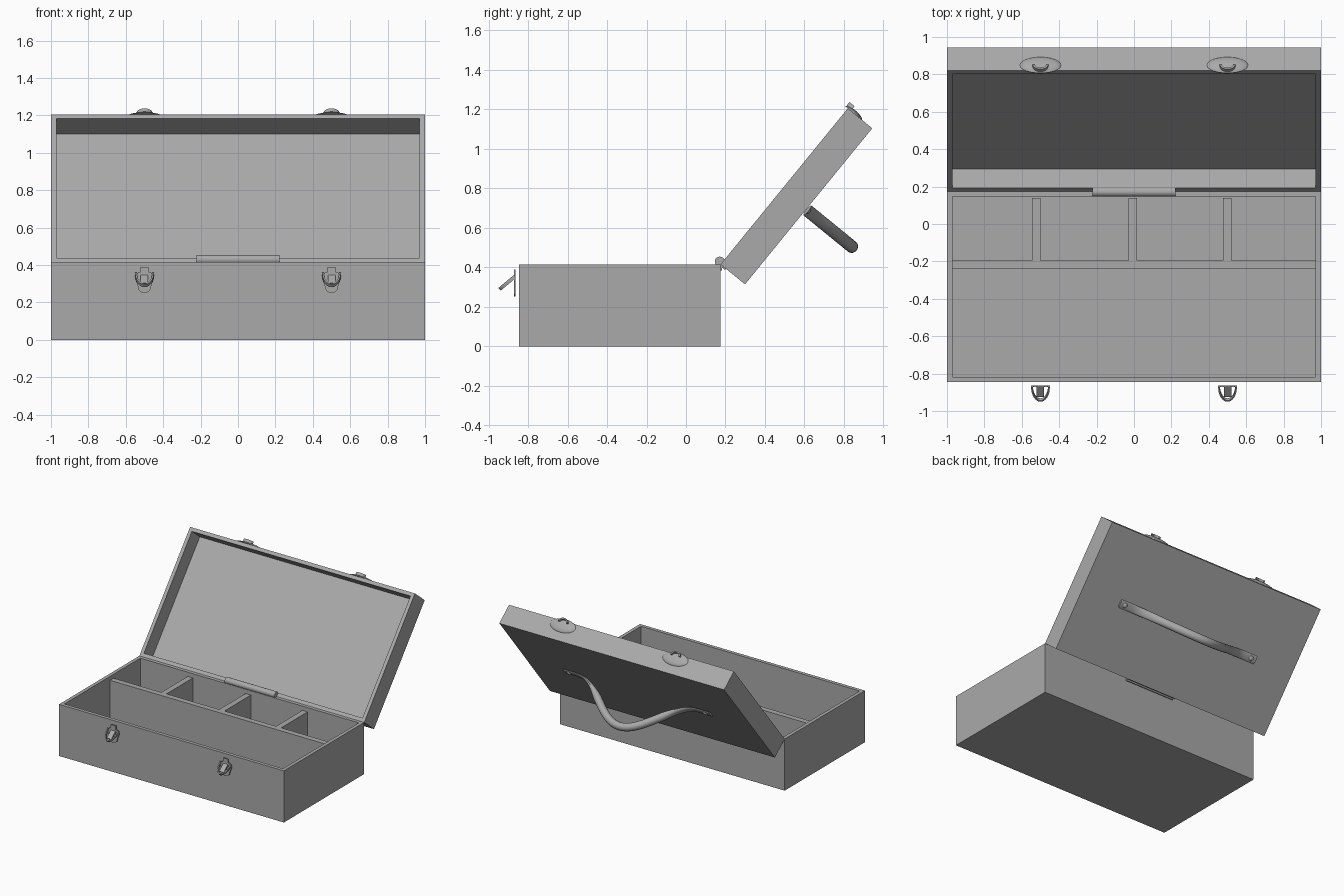
import bpy, bmesh, math
from mathutils import Matrix, Vector

cube = bpy.data.objects.get("Cube")
if cube:
    bpy.data.objects.remove(cube, do_unlink=True)

GREY = (0.4, 0.4, 0.4, 1)
grey = bpy.data.materials.new("grey")
grey.use_nodes = True
grey.diffuse_color = GREY
grey.node_tree.nodes["Principled BSDF"].inputs["Base Color"].default_value = GREY

LID_LENGTH, LID_DEPTH, WALL, FLOOR = 1.02, 0.16, 0.04, 0.03
HINGE_Y, RIM = 0.175, 0.415
# Lid space: y runs from hinge to lip, z points out of the opening
LID = Matrix.Translation((0, HINGE_Y, RIM)) @ Matrix.Rotation(math.radians(50.8), 4, 'X')
WORLD = Matrix.Identity(4)


def finish(bm, name, matrix=WORLD, smooth=False):
    bmesh.ops.recalc_face_normals(bm, faces=bm.faces)
    mesh = bpy.data.meshes.new(name)
    bm.to_mesh(mesh)
    bm.free()
    mesh.materials.append(grey)
    obj = bpy.data.objects.new(name, mesh)
    bpy.context.collection.objects.link(obj)
    obj.matrix_world = matrix
    if smooth:
        bpy.ops.object.select_all(action='DESELECT')
        obj.select_set(True)
        bpy.context.view_layer.objects.active = obj
        bpy.ops.object.shade_smooth_by_angle(angle=math.radians(40))
    return obj


def add_box(bm, low, high):
    low, high = Vector(low), Vector(high)
    place = Matrix.Translation((low + high) / 2) @ Matrix.Diagonal((*(high - low), 1))
    return bmesh.ops.create_cube(bm, size=1, matrix=place)


def box(name, low, high, matrix=WORLD):
    bm = bmesh.new()
    add_box(bm, low, high)
    return finish(bm, name, matrix)


def tray(name, low, high, matrix=WORLD):
    """Open box, hollowed from its top face."""
    bm = bmesh.new()
    add_box(bm, low, high)
    bm.normal_update()
    top = max(bm.faces, key=lambda f: f.calc_center_median().z)
    bmesh.ops.inset_individual(bm, faces=[top], thickness=WALL)
    depth = high[2] - low[2] - FLOOR
    sides = bmesh.ops.extrude_face_region(bm, geom=[top])["geom"]
    verts = [g for g in sides if isinstance(g, bmesh.types.BMVert)]
    bmesh.ops.translate(bm, verts=verts, vec=(0, 0, -depth))
    if top.is_valid:
        bmesh.ops.delete(bm, geom=[top], context='FACES_ONLY')
    return finish(bm, name, matrix)


def loft(name, rings, matrix=WORLD, smooth=True, caps=True):
    """Skin between closed rings of equal point count."""
    bm = bmesh.new()
    loops = [[bm.verts.new(p) for p in ring] for ring in rings]
    for a, b in zip(loops, loops[1:]):
        for i in range(len(a)):
            j = (i + 1) % len(a)
            bm.faces.new((a[i], a[j], b[j], b[i]))
    if caps:
        bm.faces.new(loops[0])
        bm.faces.new(loops[-1])
    return finish(bm, name, matrix, smooth)


def circle(count):
    return [(math.cos(2 * math.pi * i / count), math.sin(2 * math.pi * i / count))
            for i in range(count)]


# Box body and lid
tray("box_body", (-1, -0.845, 0), (1, HINGE_Y, RIM))
tray("lid", (-1, 0, -LID_DEPTH), (1, LID_LENGTH, 0), LID)

# Compartment dividers
box("long_divider", (-0.97, -0.24, 0.02), (0.97, -0.195, 0.385))
for i, x in enumerate((-0.522, -0.007, 0.498)):
    box(f"cross_divider_{i + 1}", (x - 0.023, -0.2, 0.02), (x + 0.023, 0.14, 0.385))

# Hinge barrel and leaves
loft("hinge_barrel", [[(x, HINGE_Y - 0.004 + 0.025 * c, RIM + 0.014 + 0.025 * s)
                       for c, s in circle(20)] for x in (-0.222, 0.222)])
box("hinge_body_leaf", (-0.222, HINGE_Y, RIM - 0.03), (0.222, HINGE_Y + 0.008, RIM + 0.01))
box("hinge_lid_leaf", (-0.222, -0.008, -0.035), (0.222, 0, 0.01), LID)

# Handle: bell-shaped strap, flat at the ends and round in the grip
BACK = -LID_DEPTH
rings = []
STEPS = 40
for k in range(STEPS + 1):
    x = -0.65 + 1.3 * k / STEPS
    t = min(1, abs(x) / 0.53)
    rise = 0.5 + 0.5 * math.cos(math.pi * t)
    slope = -0.3 * 0.5 * math.pi / 0.53 * math.sin(math.pi * t) * math.copysign(1, x)
    normal = Vector((-slope, 0, 1)).normalized()
    thick = 0.007 + 0.023 * min(1, rise * 2.5)
    centre = Vector((x, 0.49, BACK - 0.008 - 0.292 * rise))
    rings.append([centre + Vector((normal.x * thick * s, 0.032 * c, -normal.z * thick * s))
                  for c, s in circle(14)])
loft("handle", rings, LID)


def dome(name, centre, size, axis, matrix):
    """Low oval dome rising along the given axis."""
    place = Matrix.Translation(centre) @ axis
    profile = [(1, 0), (0.96, 0.25), (0.72, 0.65), (0.4, 0.93), (0.12, 1)]
    loft(name, [[place @ Vector((size[0] * r * c, size[1] * r * s, size[2] * h))
                 for c, s in circle(24)] for r, h in profile], matrix)


DOWN = Matrix.Rotation(math.pi, 4, 'X')
LIP = Matrix.Rotation(-math.pi / 2, 4, 'X')
for side, sx in (("left", 1), ("right", -1)):
    dome(f"{side}_handle_rivet", (sx * 0.605, 0.49, BACK - 0.012), (0.02, 0.02, 0.012), DOWN, LID)

    # Catch on the lid lip: oval plate and small hook
    x = 0.5 * sx
    dome(f"{side}_catch_plate", (x, LID_LENGTH, -0.038), (0.11, 0.055, 0.016), LIP, LID)
    arc = [math.pi * i / 10 for i in range(11)]
    hook = []
    for a in arc:
        c, s = math.cos(a), math.sin(a)
        hook.append([(x + r * c, LID_LENGTH + y, -0.02 + 0.8 * r * s)
                     for r, y in ((0.042, 0.008), (0.042, 0.03), (0.03, 0.03), (0.03, 0.008))])
    loft(f"{side}_catch_hook", hook, LID)

    # Latch plate: outline with narrow tab, wide middle and rounded foot
    half = [(0.022, 0.39), (0.022, 0.362), (0.038, 0.358), (0.052, 0.33),
            (0.038, 0.295), (0.03, 0.265), (0.014, 0.252)]
    outline = half + [(-w, z) for w, z in reversed(half)]
    loft(f"{side}_latch_plate", [[(x + w, y, z) for w, z in outline]
                                 for y in (-0.872, -0.863)], smooth=False)

    # Latch bail: flat loop tilted down and outward
    tilt = Matrix.Translation((x, -0.87, 0.355)) @ Matrix.Rotation(math.radians(40), 4, 'X')
    bail = []
    for k in range(17):
        a = math.pi * k / 16
        c, s = math.cos(a), math.sin(a)
        bail.append([(r * c, -(r + 0.05) * s, h)
                     for r, h in ((0.05, -0.012), (0.05, 0.006), (0.041, 0.006), (0.041, -0.012))])
    loft(f"{side}_latch_bail", bail, tilt)
    # Latch lever lying in the loop
    box(f"{side}_latch_lever", (-0.02, -0.075, -0.012), (0.02, 0, -0.004), tilt)
